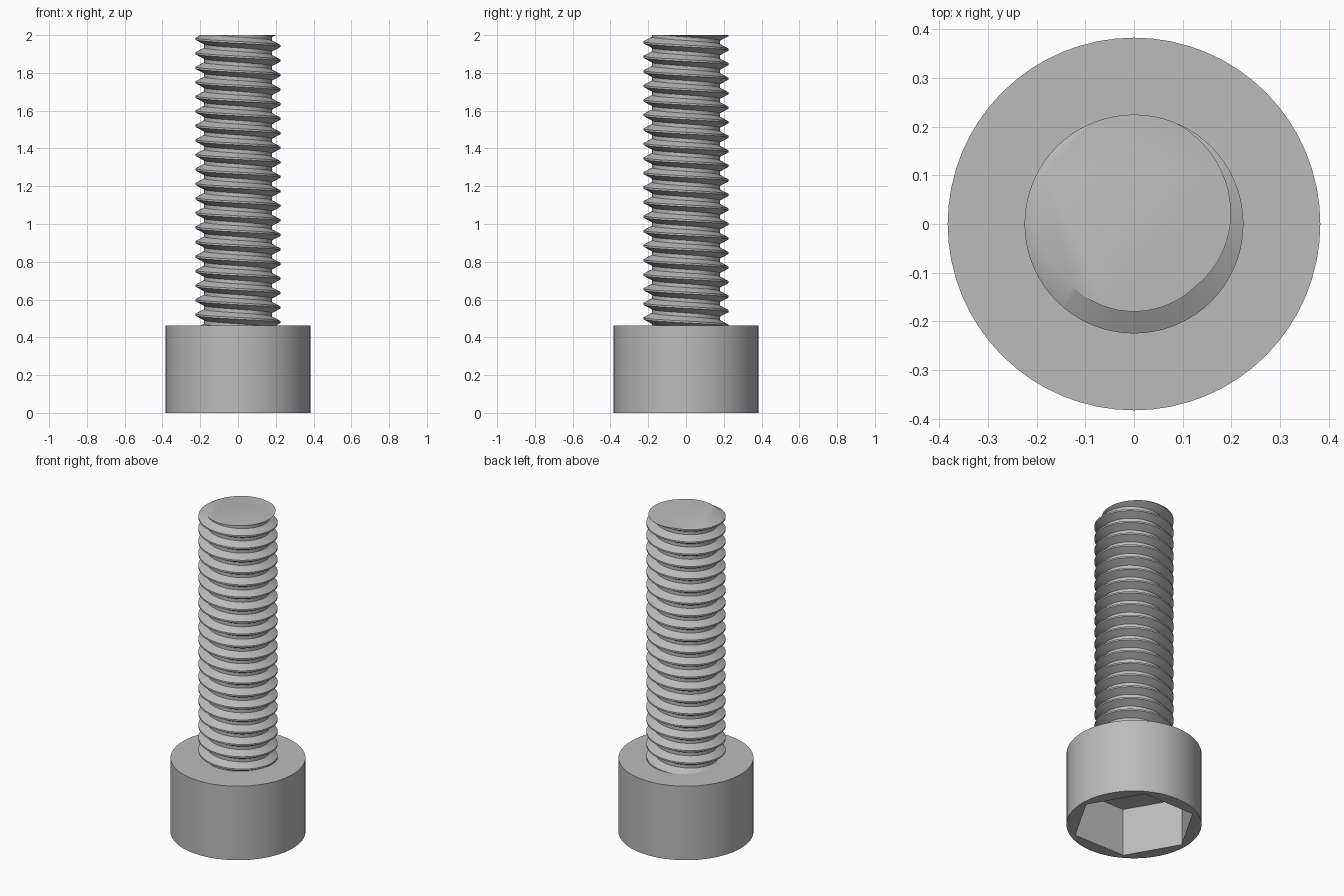
import bpy, bmesh
from math import pi, sin, cos, radians
from mathutils import Vector

cube = bpy.data.objects.get("Cube")
if cube:
    bpy.data.objects.remove(cube, do_unlink=True)

TOP, HEAD_TOP = 2.0, 0.4635
HEAD_R, SOCKET_R, SOCKET_DEPTH = 0.383, 0.354, 0.30
CREST_R, ROOT_R, PITCH = 0.225, 0.18, 0.0769
SEGMENTS = 72

steel = bpy.data.materials.new("grey steel")
steel.use_nodes = True
steel.diffuse_color = (0.5, 0.5, 0.5, 1)
steel.node_tree.nodes["Principled BSDF"].inputs["Base Color"].default_value = (0.5, 0.5, 0.5, 1)


def finish(bm, name):
    bmesh.ops.recalc_face_normals(bm, faces=bm.faces[:])
    mesh = bpy.data.meshes.new(name)
    bm.to_mesh(mesh)
    bm.free()
    mesh.materials.append(steel)
    mesh.shade_smooth()
    mesh.set_sharp_from_angle(angle=radians(30))
    obj = bpy.data.objects.new(name, mesh)
    bpy.context.collection.objects.link(obj)
    return obj


def raised_wall(bm, sides, radius, height):
    """Upright wall with a cap on top; returns its open bottom edges."""
    rings = [[bm.verts.new((radius * cos(2 * pi * i / sides),
                            radius * sin(2 * pi * i / sides), z))
              for i in range(sides)] for z in (0, height)]
    low, high = rings
    for i in range(sides):
        j = (i + 1) % sides
        bm.faces.new((low[i], low[j], high[j], high[i]))
    bm.faces.new(high)
    return [bm.edges.get((low[i], low[(i + 1) % sides])) for i in range(sides)]


# Cylindrical head with a hexagonal socket sunk into its underside
bm = bmesh.new()
rim = raised_wall(bm, 64, HEAD_R, HEAD_TOP)
rim += raised_wall(bm, 6, SOCKET_R, SOCKET_DEPTH)
bmesh.ops.triangle_fill(bm, edges=rim, use_beauty=True, normal=(0, 0, -1))
finish(bm, "socket_head")

# Threaded shaft: one-pitch profile swept along a helix, then cut flat at both ends
crest, root = PITCH / 16, PITCH / 8
profile = [(CREST_R, -crest), (CREST_R, crest),
           (ROOT_R, PITCH / 2 - root), (ROOT_R, PITCH / 2 + root),
           (CREST_R, PITCH - crest)]
bm = bmesh.new()
previous = None
for step in range(-23 * SEGMENTS, 2 * SEGMENTS + 1):
    turn = step / SEGMENTS
    a = pi / 2 - 2 * pi * turn
    row = [bm.verts.new((r * cos(a), r * sin(a), TOP + PITCH * turn + dz))
           for r, dz in profile]
    if previous:
        for k in range(len(profile) - 1):
            bm.faces.new((previous[k], row[k], row[k + 1], previous[k + 1]))
    previous = row
bmesh.ops.remove_doubles(bm, verts=bm.verts[:], dist=1e-4)

for height, direction in ((TOP, 1), (HEAD_TOP - 0.02, -1)):
    cut = bmesh.ops.bisect_plane(
        bm, geom=bm.verts[:] + bm.edges[:] + bm.faces[:], dist=1e-5,
        plane_co=(0, 0, height), plane_no=Vector((0, 0, direction)), clear_outer=True)
    edges = [e for e in cut["geom_cut"] if isinstance(e, bmesh.types.BMEdge)]
    bmesh.ops.edgeloop_fill(bm, edges=edges)
finish(bm, "threaded_shaft")
